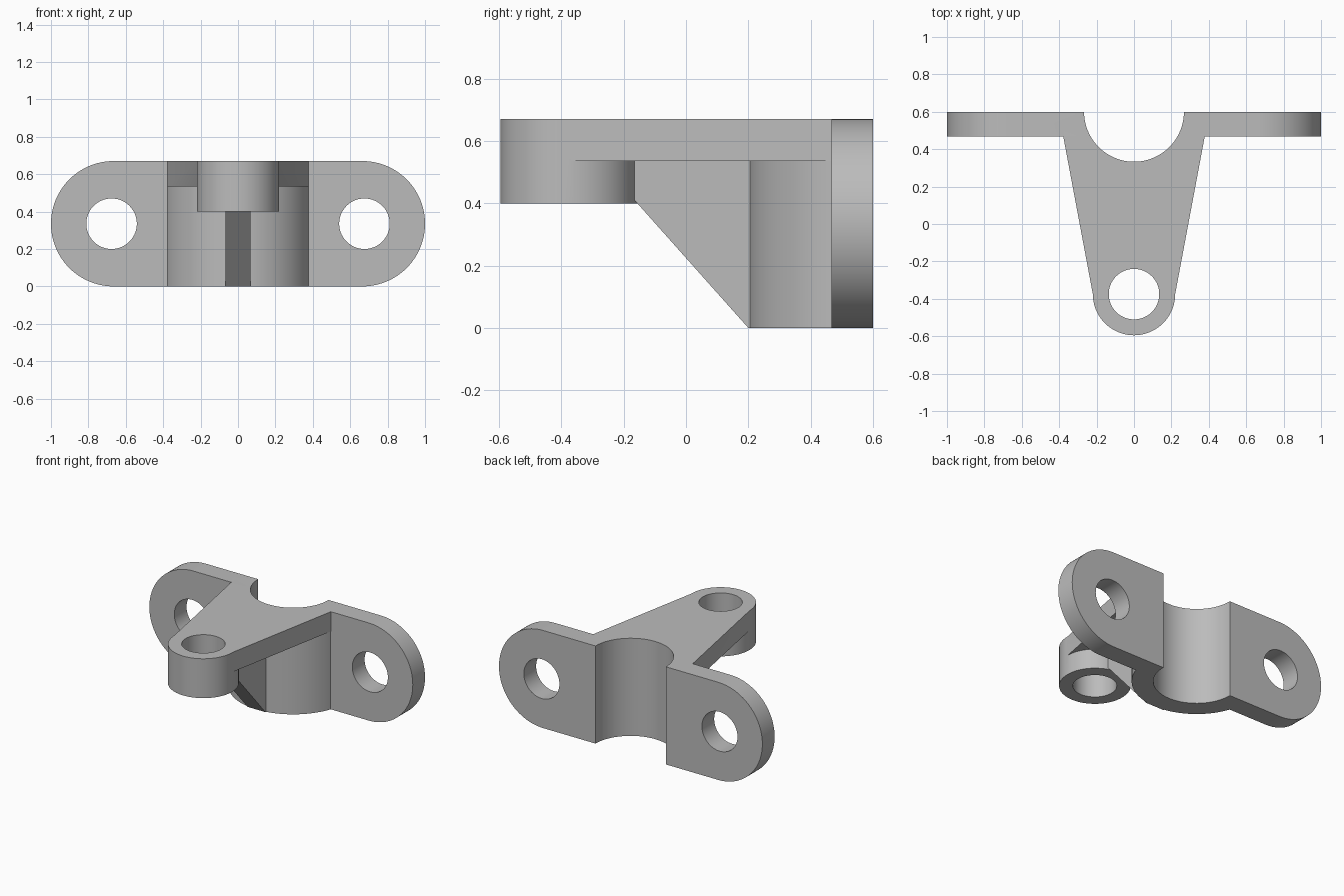
import bpy
import bmesh
from math import cos, sin, pi, radians
from mathutils import Matrix

cube = bpy.data.objects.get("Cube")
if cube:
    bpy.data.objects.remove(cube, do_unlink=True)

HEIGHT, BACK, FLANGE_FRONT = 0.67, 0.6, 0.467
END_R, HOLE_R, BOSS_Y, BOSS_R = 0.335, 0.135, -0.375, 0.22

grey = bpy.data.materials.new("cast_grey")
grey.use_nodes = True
grey.diffuse_color = (0.5, 0.5, 0.5, 1)
grey.node_tree.nodes["Principled BSDF"].inputs["Base Color"].default_value = grey.diffuse_color


def arc(cx, cy, r, start, end, steps=48):
    angles = [radians(start + (end - start) * i / steps) for i in range(steps + 1)]
    return [(cx + r * cos(a), cy + r * sin(a)) for a in angles]


def circle(cx, cy, r):
    return arc(cx, cy, r, 0, 360, 96)[:-1]


def prism(name, outline, low, high, plane="XY"):
    """Extrude a closed outline drawn in the given plane along its normal."""
    place = {"XY": lambda a, b, c: (a, b, c),
             "XZ": lambda a, b, c: (a, c, b),
             "YZ": lambda a, b, c: (c, a, b)}[plane]
    bm = bmesh.new()
    face = bm.faces.new([bm.verts.new(place(a, b, low)) for a, b in outline])
    top = bmesh.ops.extrude_face_region(bm, geom=[face])
    moved = [v for v in top["geom"] if isinstance(v, bmesh.types.BMVert)]
    bmesh.ops.translate(bm, verts=moved, vec=place(0, 0, high - low))
    bmesh.ops.recalc_face_normals(bm, faces=bm.faces)
    mesh = bpy.data.meshes.new(name)
    bm.to_mesh(mesh)
    bm.free()
    mesh.materials.append(grey)
    obj = bpy.data.objects.new(name, mesh)
    bpy.context.collection.objects.link(obj)
    return obj


def combine(target, tool, operation):
    mod = target.modifiers.new(tool.name, "BOOLEAN")
    mod.operation, mod.solver, mod.object = operation, "EXACT", tool
    bpy.context.view_layer.objects.active = target
    bpy.ops.object.modifier_apply(modifier=mod.name)
    bpy.data.objects.remove(tool, do_unlink=True)


# Rounded mounting flange across the back
ends = 1 - END_R
stadium = arc(ends, END_R, END_R, -90, 90) + arc(-ends, END_R, END_R, 90, 270)
bracket = prism("mounting_bracket", stadium, FLANGE_FRONT, BACK, "XZ")

# Half barrel, tapered arm, front boss and triangular rib
barrel = prism("barrel", arc(0, BACK, 0.4, 190, 350), 0, HEIGHT)
arm_outline = [(-0.22, BOSS_Y), (0.22, BOSS_Y), (0.378, FLANGE_FRONT),
               (0.378, 0.54), (-0.378, 0.54), (-0.378, FLANGE_FRONT)]
arm = prism("arm", arm_outline, 0.535, HEIGHT)
boss = prism("boss", circle(0, BOSS_Y, BOSS_R), 0.4, HEIGHT)
rib_outline = [(0.2, 0), (0.25, 0), (0.25, 0.6), (-0.2, 0.6), (-0.2, 0.449)]
rib = prism("rib", rib_outline, -0.068, 0.068, "YZ")
for part in (barrel, arm, boss, rib):
    combine(bracket, part, "UNION")

# Bore and bolt holes
cutters = [prism("bore", circle(0, BACK, 0.267), -0.1, 0.8),
           prism("boss_hole", circle(0, BOSS_Y, HOLE_R), -0.1, 0.8)]
for side in (-1, 1):
    cutters.append(prism("flange_hole", circle(side * 0.676, END_R, HOLE_R), 0.4, 0.7, "XZ"))
for cutter in cutters:
    combine(bracket, cutter, "DIFFERENCE")

# Smooth the round walls and keep the machined edges crisp
bpy.ops.object.select_all(action="DESELECT")
bracket.select_set(True)
bpy.context.view_layer.objects.active = bracket
bpy.ops.object.shade_smooth_by_angle(angle=radians(20))
